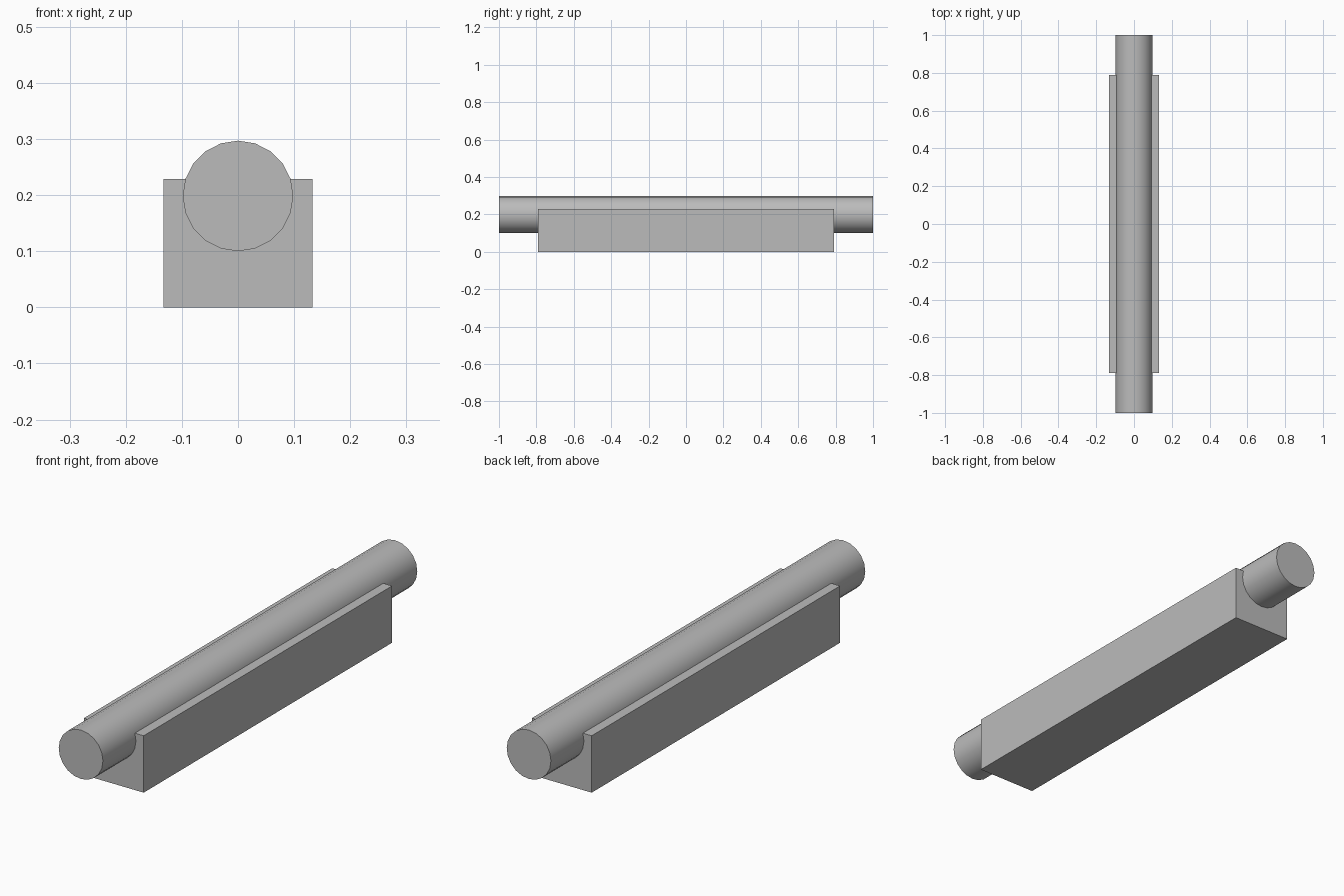
import bpy
import math

default = bpy.data.objects.get("Cube")
if default:
    bpy.data.objects.remove(default, do_unlink=True)

GREY = (0.5, 0.5, 0.5, 1.0)
grey = bpy.data.materials.new("plain grey")
grey.use_nodes = True
grey.diffuse_color = GREY
grey.node_tree.nodes["Principled BSDF"].inputs["Base Color"].default_value = GREY


def finish(name):
    """Name the new part, bake its transform and colour it."""
    part = bpy.context.object
    part.name = name
    bpy.ops.object.transform_apply(location=False, rotation=True, scale=True)
    part.data.materials.clear()
    part.data.materials.append(grey)
    return part


# Rectangular block that cradles the rod
block_height = 0.229
bpy.ops.mesh.primitive_cube_add(size=1, location=(0, 0, block_height / 2))
bpy.context.object.scale = (0.266, 1.58, block_height)
finish("base_block")

# Long round rod sunk into the block and sticking out at both ends
bpy.ops.mesh.primitive_cylinder_add(
    vertices=20, radius=0.0985, depth=2,
    location=(0, 0, 0.1985), rotation=(math.pi / 2, 0, 0))
finish("round_rod")
bpy.ops.object.shade_smooth_by_angle(angle=math.radians(30))
